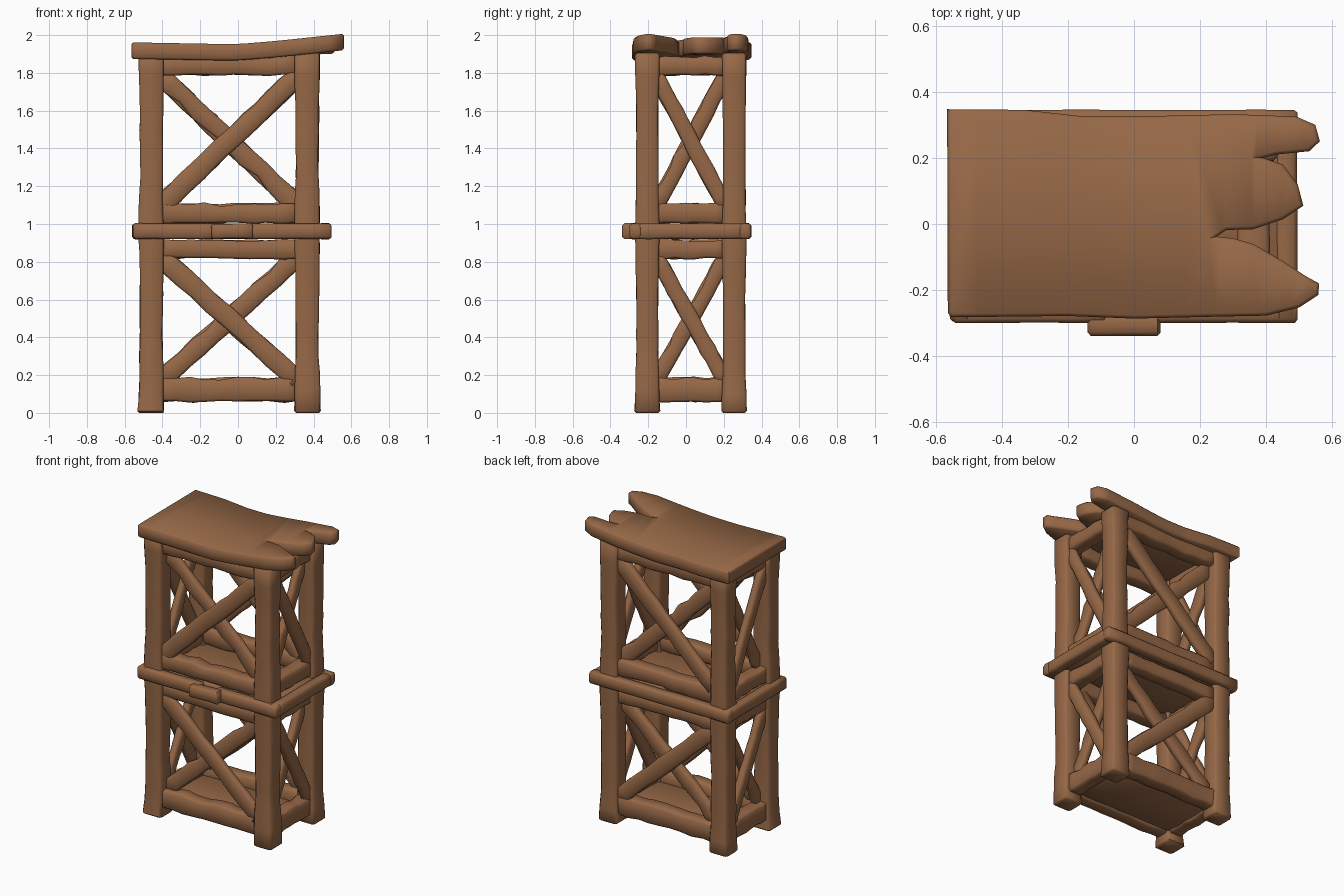
import bpy, bmesh, math, random
from mathutils import Vector

if "Cube" in bpy.data.objects:
    bpy.data.objects.remove(bpy.data.objects["Cube"])

random.seed(7)
wood = bpy.data.materials.new("brown_wood")
wood.diffuse_color = (0.305, 0.138, 0.062, 1)
wood.use_nodes = True
wood.node_tree.nodes["Principled BSDF"].inputs["Base Color"].default_value = wood.diffuse_color

CX, CY = -0.046, 0.025          # centre of the frame
PX, PY = 0.413, 0.230           # post offsets from that centre


def finish(name, bm):
    bmesh.ops.recalc_face_normals(bm, faces=bm.faces)
    me = bpy.data.meshes.new(name)
    bm.to_mesh(me)
    bm.free()
    ob = bpy.data.objects.new(name, me)
    bpy.context.collection.objects.link(ob)
    me.materials.append(wood)
    return ob


def beam(name, a, b, width, depth, normal, rings=8, jit=0.004, chip=0.0, scale=None):
    """Rough hewn chamfered timber from a to b; depth lies along normal."""
    a, b, n = Vector(a), Vector(b), Vector(normal)
    t = (b - a).normalized()
    side = t.cross(n).normalized()
    length, c = (b - a).length, 0.012
    stations = [(0, 0.010), (c * 0.8 / length, 0)]
    stations += [((i + random.uniform(-0.2, 0.2)) / rings, 0) for i in range(1, rings)]
    stations += [(1 - c * 0.8 / length, 0), (1, 0.010)]
    bm, loops = bmesh.new(), []
    for k, (f, inset) in enumerate(stations):
        s = scale(f) if scale else 1
        w0 = width / 2 * s - inset + random.uniform(-jit, jit)
        w1 = width / 2 * s - inset + random.uniform(-jit, jit)
        d = depth / 2 * s - inset + random.uniform(-jit, jit) * 0.5
        if chip and 2 < k < len(stations) - 3:      # chipped edge
            w0 -= random.choice([0, 0, chip, chip * 0.6])
        p = a + (b - a) * f
        pts = [(-w0 + c, -d), (w1 - c, -d), (w1, -d + c), (w1, d - c),
               (w1 - c, d), (-w0 + c, d), (-w0, d - c), (-w0, -d + c)]
        loops.append([bm.verts.new(p + side * u + n * v) for u, v in pts])
    for l0, l1 in zip(loops, loops[1:]):
        for i in range(8):
            j = (i + 1) % 8
            bm.faces.new((l0[i], l0[j], l1[j], l1[i]))
    bm.faces.new(loops[0][::-1])
    bm.faces.new(loops[-1])
    return finish(name, bm)


def slab(name, outline, z0, z1, bend=None, bevel=0.012):
    """Board cut from a plan outline, optionally bent along x."""
    bm = bmesh.new()
    f = bm.faces.new([bm.verts.new((x, y, z0)) for x, y in outline])
    r = bmesh.ops.extrude_face_region(bm, geom=[f])
    bmesh.ops.translate(bm, vec=(0, 0, z1 - z0),
                        verts=[v for v in r["geom"] if isinstance(v, bmesh.types.BMVert)])
    bmesh.ops.recalc_face_normals(bm, faces=bm.faces)
    rim = [e for e in bm.edges if abs(e.verts[0].co.z - e.verts[1].co.z) < 1e-5]
    bmesh.ops.bevel(bm, geom=rim, offset=bevel, segments=1, affect='EDGES')
    if bend:
        for i in range(10):
            bmesh.ops.bisect_plane(bm, geom=bm.verts[:] + bm.edges[:] + bm.faces[:],
                                   plane_co=(-0.47 + i * 0.105, 0, 0), plane_no=(1, 0, 0))
        bmesh.ops.triangulate(bm, faces=[g for g in bm.faces if len(g.verts) > 4])
        for v in bm.verts:
            v.co.z += bend(v.co.x, v.co.y)
    return finish(name, bm)


# four corner posts, waisted in the middle of each storey and flared at the foot
def waist(f):
    s = 1.03 - 0.11 * math.sin(math.pi * ((f * 1.9) % 0.95) / 0.95)
    return s + 0.05 * max(0, 1 - f / 0.11)


for sx, nx in ((-1, "left"), (1, "right")):
    for sy, ny in ((-1, "front"), (1, "back")):
        x, y = CX + sx * PX, CY + sy * PY
        beam(f"{ny}_{nx}_post", (x, y, 0), (x, y, 1.905), 0.130, 0.126, (0, sy, 0),
             rings=18, jit=0.004, scale=waist)

# horizontal rails and crossed braces on all four sides of both storeys
rails = [("bottom", 0.122, 0.128), ("lower_top", 0.866, 0.100),
         ("upper_bottom", 1.056, 0.106), ("top", 1.838, 0.10)]
storeys = [("lower", 0.165, 0.83), ("upper", 1.09, 1.79)]
hx, hy = PX - 0.045, PY - 0.045
for s, fb, lr in ((-1, "front", "left"), (1, "back", "right")):
    y, x = CY + s * (PY - 0.006), CX + s * (PX - 0.006)
    for nm, z, h in rails:
        beam(f"{fb}_{nm}_rail", (CX - hx, y, z), (CX + hx, y, z), h, 0.095, (0, s, 0), 9, 0.006, 0.010)
        beam(f"{lr}_{nm}_rail", (x, CY - hy, z), (x, CY + hy, z), h, 0.095, (s, 0, 0), 7, 0.006, 0.008)
    for nm, z0, z1 in storeys:
        flip = -1 if nm == "lower" else 1        # which brace lies outside
        for k, word in ((1, "outer"), (-1, "inner")):
            d = k * flip
            yy = y + s * k * 0.021
            beam(f"{fb}_{nm}_{word}_brace", (CX - d * hx, yy, z0), (CX + d * hx, yy, z1),
                 0.106, 0.050, (0, s, 0), 11, 0.004, 0.004 if k > 0 else 0.018)
            xx = x + s * k * 0.021
            beam(f"{lr}_{nm}_{word}_brace", (xx, CY + k * hy, z0), (xx, CY - k * hy, z1),
                 0.086, 0.050, (s, 0, 0), 11, 0.003, 0.003 if k > 0 else 0.016)

# band of boards around the middle, with a patch board in front
Z = 0.962
beam("front_band_left", (-0.55, -0.266, Z), (-0.08, -0.266, Z), 0.082, 0.066, (0, -1, 0), 5, 0.002)
beam("front_band_right", (0.03, -0.266, Z), (0.495, -0.266, Z), 0.082, 0.066, (0, -1, 0), 5, 0.002)
beam("front_band_patch", (-0.14, -0.302, Z), (0.08, -0.302, Z), 0.08, 0.074, (0, -1, 0), 3, 0.003)
beam("back_band", (-0.56, 0.312, Z), (0.495, 0.312, Z), 0.082, 0.066, (0, 1, 0), 8, 0.002)
beam("left_band", (-0.525, -0.295, Z), (-0.525, 0.34, Z), 0.082, 0.066, (-1, 0, 0), 6, 0.002)
beam("right_band", (0.460, -0.295, Z), (0.460, 0.34, Z), 0.082, 0.066, (1, 0, 0), 6, 0.002)

# bottom and middle floors
slab("bottom_floor", [(-0.45, -0.20), (0.365, -0.20), (0.365, 0.25), (-0.45, 0.25)], 0.075, 0.115, bevel=0.004)
slab("middle_floor", [(-0.5, -0.25), (0.44, -0.25), (0.44, 0.3), (-0.5, 0.3)], 0.924, 0.998, bevel=0.004)

# sagging top platform with a splintered right end
top = [(-0.563, -0.27), (-0.55, -0.282), (-0.2, -0.278), (0.0, -0.286), (0.25, -0.28), (0.4, -0.277),
       (0.5, -0.252), (0.557, -0.215), (0.56, -0.18), (0.52, -0.158), (0.45, -0.112), (0.36, -0.06),
       (0.3, -0.043), (0.25, -0.038), (0.28, -0.018), (0.36, -0.016), (0.45, 0.014), (0.512, 0.055),
       (0.495, 0.12), (0.45, 0.18), (0.39, 0.2), (0.43, 0.21), (0.53, 0.22), (0.562, 0.25),
       (0.548, 0.3), (0.49, 0.325), (0.3, 0.332), (0.0, 0.325), (-0.15, 0.325), (-0.33, 0.345), (-0.565, 0.347)]


def sag(x, y):
    lift = 0.046 * max(0, (x + 0.02) / 0.58) ** 1.2
    if -0.04 < y < 0.19 and x > 0.3:
        lift -= 0.06 * (x - 0.3)
    return lift - 0.004 * math.cos(x * 5)


slab("top_platform", top, 1.870, 1.957, bend=sag, bevel=0.010)

# soft shading with crisp timber edges
for ob in bpy.context.collection.objects:
    ob.select_set(True)
    bpy.context.view_layer.objects.active = ob
bpy.ops.object.shade_smooth_by_angle(angle=math.radians(50))
